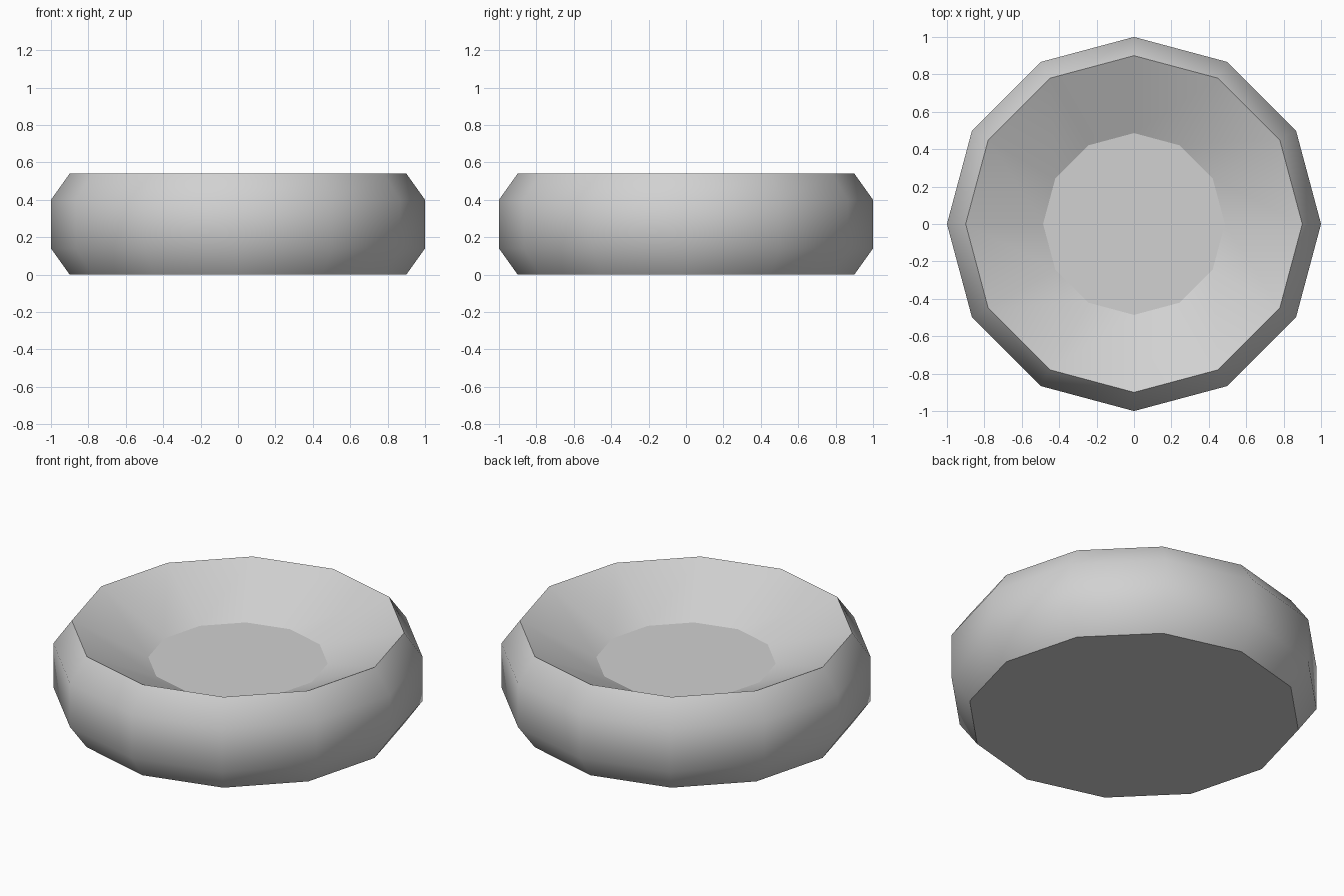
import bpy
import bmesh
from math import cos, sin, tau

cube = bpy.data.objects.get("Cube")
if cube:
    bpy.data.objects.remove(cube, do_unlink=True)

SIDES = 12
# Radius and height of each ring, from the base up and over the rim to the dish floor
PROFILE = [(0.9, 0), (1, 0.14), (1, 0.4), (0.9, 0.54), (0.486, 0.34)]
SHARP_RINGS = (0, 3, 4)

# Single neutral colour
grey = bpy.data.materials.new("light_grey")
grey.use_nodes = True
colour = (0.64, 0.64, 0.64, 1)
grey.diffuse_color = colour
grey.node_tree.nodes["Principled BSDF"].inputs["Base Color"].default_value = colour

# Rings joined by smooth bands
bm = bmesh.new()
rings = [[bm.verts.new((r * cos(tau * i / SIDES), r * sin(tau * i / SIDES), z))
          for i in range(SIDES)] for r, z in PROFILE]
for low, high in zip(rings, rings[1:]):
    for i in range(SIDES):
        j = (i + 1) % SIDES
        bm.faces.new((low[i], low[j], high[j], high[i])).smooth = True

# Flat underside and dish floor
bm.faces.new(rings[0][::-1])
bm.faces.new(rings[-1])

# Crisp edges around the base, rim and floor
for k in SHARP_RINGS:
    for i in range(SIDES):
        bm.edges.get((rings[k][i], rings[k][(i + 1) % SIDES])).smooth = False

mesh = bpy.data.meshes.new("bowl")
bm.to_mesh(mesh)
bm.free()
mesh.materials.append(grey)
bowl = bpy.data.objects.new("bowl", mesh)
bpy.context.collection.objects.link(bowl)
